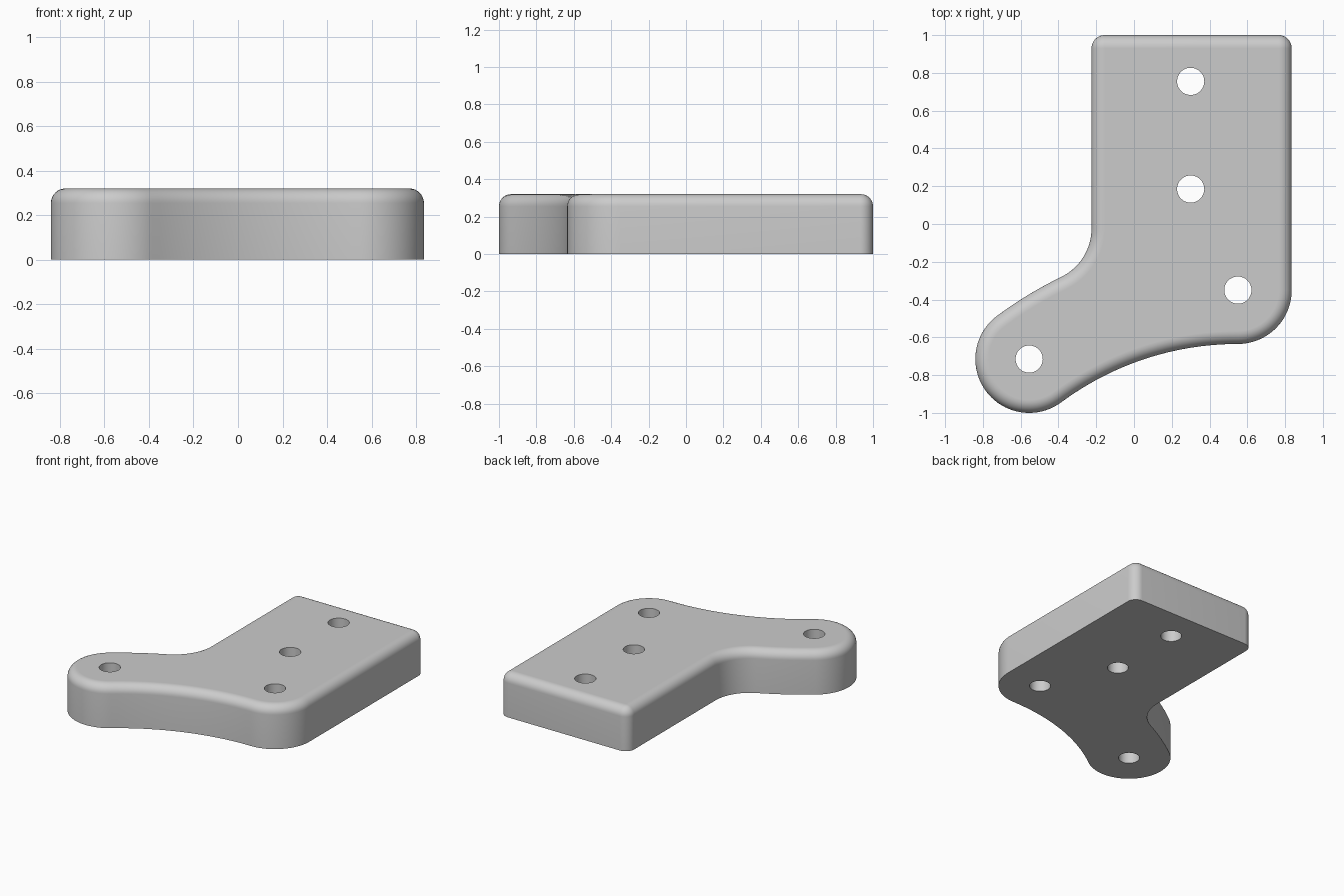
import bpy, bmesh, math
from math import pi, atan2, sqrt, cos, sin

if "Cube" in bpy.data.objects:
    bpy.data.objects.remove(bpy.data.objects["Cube"], do_unlink=True)

HEIGHT, ROUND, STEPS = 0.32, 0.065, 8
LEFT, RIGHT, BACK = -0.225, 0.835, 1.0
CORNER, LOBE_R, HOLE_R = 0.07, 0.285, 0.072
LOBE, ELBOW = (-0.555, -0.715), (0.55, -0.35)
HOLES = [(0.30, 0.755), (0.30, 0.185), ELBOW, LOBE]

# Sweeping arc of the arm: tangent to the elbow and to the lobe
SWEEP_R = 1.57
SWEEP = (ELBOW[0], ELBOW[1] - LOBE_R - SWEEP_R)
OUTER_R = SWEEP_R + 2 * LOBE_R
lobe_angle = atan2(LOBE[1] - SWEEP[1], LOBE[0] - SWEEP[0])

# Inner fillet: tangent to the left side and to the arm's outer arc
FILLET_R = 0.285
fx = LEFT - FILLET_R
fy = SWEEP[1] + sqrt((OUTER_R + FILLET_R) ** 2 - (fx - SWEEP[0]) ** 2)
fillet_angle = atan2(fy - SWEEP[1], fx - SWEEP[0])


def arc(c, r, a, b, n, skip=0):
    return [(c[0] + r * cos(a + (b - a) * i / n),
             c[1] + r * sin(a + (b - a) * i / n)) for i in range(skip, n + 1)]


def outline(d):
    """Plate outline, counter-clockwise, moved inward by d."""
    return (arc((RIGHT - CORNER, BACK - CORNER), CORNER - d, 0, pi / 2, 10)
            + arc((LEFT + CORNER, BACK - CORNER), CORNER - d, pi / 2, pi, 10)
            + arc((fx, fy), FILLET_R + d, 0, fillet_angle - pi, 16)
            + arc(SWEEP, OUTER_R - d, fillet_angle, lobe_angle, 8, 1)
            + arc(LOBE, LOBE_R - d, lobe_angle, lobe_angle + pi, 40, 1)
            + arc(SWEEP, SWEEP_R + d, lobe_angle, pi / 2, 24, 1)
            + arc(ELBOW, LOBE_R - d, -pi / 2, 0, 20, 1))


# Plate: straight wall, quarter-round top edge, flat caps
levels = [(0, 0)]
for i in range(STEPS + 1):
    t = pi / 2 * i / STEPS
    levels.append((ROUND * (1 - cos(t)), HEIGHT - ROUND + ROUND * sin(t)))
levels.append((ROUND + 0.004, HEIGHT))

bm = bmesh.new()
rings = [[bm.verts.new((x, y, z)) for x, y in outline(d)] for d, z in levels]
for lo, hi in zip(rings, rings[1:]):
    for i in range(len(lo)):
        j = (i + 1) % len(lo)
        bm.faces.new((lo[i], lo[j], hi[j], hi[i]))
bm.faces.new(rings[-1])
bm.faces.new(rings[0][::-1])
mesh = bpy.data.meshes.new("bracket_plate")
bm.to_mesh(mesh)
bm.free()
plate = bpy.data.objects.new("bracket_plate", mesh)
bpy.context.collection.objects.link(plate)

grey = bpy.data.materials.new("plain grey")
grey.use_nodes = True
colour = (0.6, 0.6, 0.6, 1)
grey.diffuse_color = colour
grey.node_tree.nodes["Principled BSDF"].inputs["Base Color"].default_value = colour
mesh.materials.append(grey)

# Through holes: one cutter made of four cylinders
bm = bmesh.new()
for x, y in HOLES:
    made = bmesh.ops.create_cone(bm, cap_ends=True, segments=48, radius1=HOLE_R,
                                 radius2=HOLE_R, depth=HEIGHT + 0.2)
    bmesh.ops.translate(bm, verts=made["verts"], vec=(x, y, HEIGHT / 2))
cut_mesh = bpy.data.meshes.new("hole_cutter")
bm.to_mesh(cut_mesh)
bm.free()
cut_mesh.materials.append(grey)
cutter = bpy.data.objects.new("hole_cutter", cut_mesh)
cutter.hide_render = True
bpy.context.collection.objects.link(cutter)

mod = plate.modifiers.new("holes", "BOOLEAN")
mod.operation, mod.solver, mod.object = "DIFFERENCE", "EXACT", cutter
for o in bpy.context.selected_objects:
    o.select_set(False)
plate.select_set(True)
bpy.context.view_layer.objects.active = plate
bpy.ops.object.modifier_apply(modifier=mod.name)
bpy.data.objects.remove(cutter, do_unlink=True)
bpy.ops.object.shade_smooth_by_angle(angle=math.radians(30))
